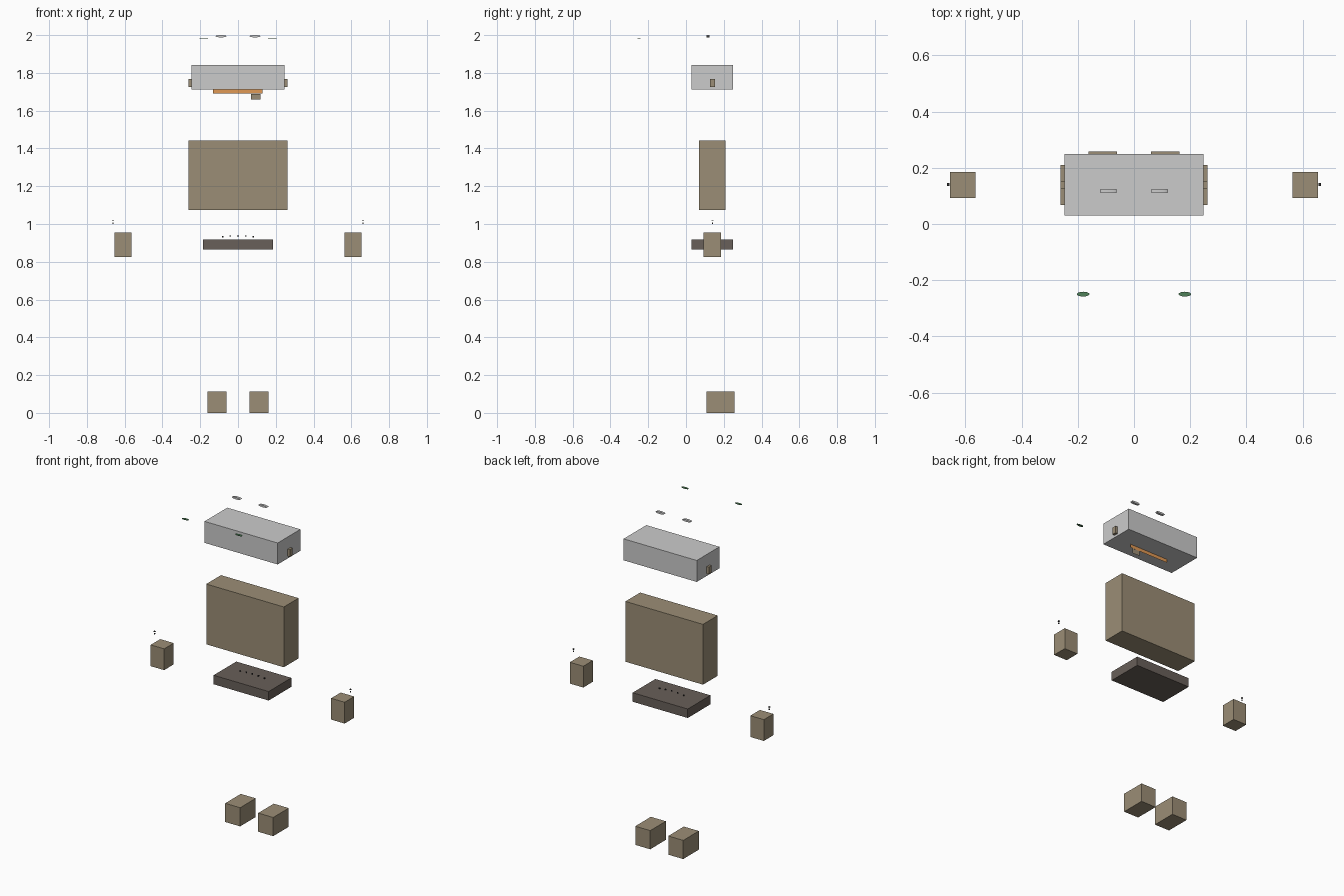
import bpy, math

if "Cube" in bpy.data.objects:
    bpy.data.objects.remove(bpy.data.objects["Cube"])


def material(name, rgb):
    m = bpy.data.materials.new(name)
    m.diffuse_color = (*rgb, 1)
    m.use_nodes = True
    m.node_tree.nodes["Principled BSDF"].inputs["Base Color"].default_value = m.diffuse_color
    return m


tan = material("tan", (0.33, 0.27, 0.18))
brown = material("dark_brown", (0.14, 0.115, 0.10))
orange = material("orange", (0.75, 0.32, 0.09))
green = material("green", (0.08, 0.22, 0.10))
black = material("black", (0.03, 0.03, 0.03))


def finish(name, mat):
    ob = bpy.context.object
    ob.name = name
    bpy.ops.object.transform_apply(location=False, rotation=True, scale=True)
    if mat:
        ob.data.materials.append(mat)
    return ob


def box(name, x, y, z, mat=None):
    mid = [(a + b) / 2 for a, b in (x, y, z)]
    size = [abs(b - a) for a, b in (x, y, z)]
    bpy.ops.mesh.primitive_cube_add(size=1, location=mid)
    bpy.context.object.scale = size
    return finish(name, mat)


def disc(name, centre, size, mat=None, facing_front=False):
    bpy.ops.mesh.primitive_cylinder_add(vertices=24, radius=0.5, depth=1, location=centre)
    ob = bpy.context.object
    if facing_front:
        ob.rotation_euler.x = math.pi / 2
        bpy.ops.object.transform_apply(location=False, rotation=True, scale=False)
    ob.scale = size
    finish(name, mat)
    bpy.ops.object.shade_smooth_by_angle()


def panel(name, x, y, z, mat):
    # upright sheet without thickness
    bpy.ops.mesh.primitive_plane_add(size=1, location=(sum(x) / 2, y, sum(z) / 2),
                                     rotation=(math.pi / 2, 0, 0))
    bpy.context.object.scale = (x[1] - x[0], z[1] - z[0], 1)
    finish(name, mat)


# central blocks
box("head_block", (-0.247, 0.247), (0.03, 0.249), (1.711, 1.842))
box("torso", (-0.262, 0.262), (0.068, 0.21), (1.073, 1.441), tan)
box("hip_block", (-0.186, 0.186), (0.03, 0.249), (0.864, 0.919), brown)

# hanging sheets below the head block
panel("mouth_strip", (-0.132, 0.131), 0.128, (1.69, 1.711), orange)
panel("mouth_tab", (0.07, 0.12), 0.13, (1.658, 1.688), tan)

# mirrored parts
for s, side in ((-1, "left"), (1, "right")):
    box(side + "_ear", (s * 0.246, s * 0.262), (0.127, 0.153), (1.725, 1.768), tan)
    box(side + "_hand", (s * 0.564, s * 0.655), (0.093, 0.185), (0.825, 0.955), tan)
    box(side + "_foot", (s * 0.061, s * 0.162), (0.108, 0.258), (0, 0.114), tan)
    box(side + "_wrist_stud_top", (s * 0.657, s * 0.666), (0.136, 0.146), (1.015, 1.019), black)
    box(side + "_wrist_stud", (s * 0.659, s * 0.664), (0.138, 0.144), (1.0, 1.007), black)
    disc(side + "_eye_disc", (s * 0.09, 0.117, 1.994), (0.057, 0.015, 0.012), None, True)
    disc(side + "_front_disc", (s * 0.181, -0.2495, 1.98), (0.045, 0.017, 0.003), green)

# row of beads over the hip block
for i in range(-2, 3):
    z = 0.937 - 0.0012 * i * i
    box("bead", (i * 0.041 - 0.004, i * 0.041 + 0.004), (0.135, 0.141), (z - 0.003, z + 0.003), black)
